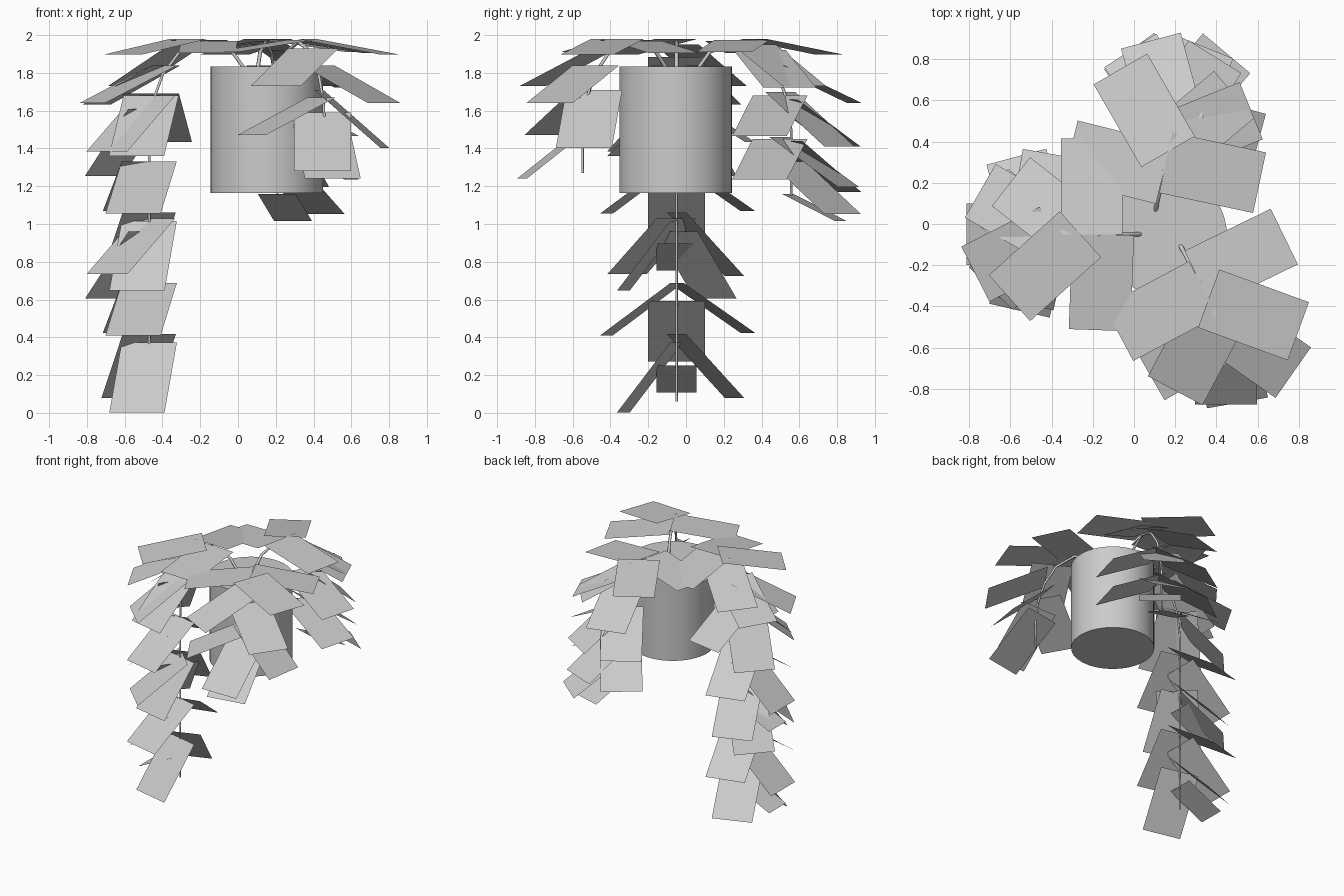
import bpy
import math
from mathutils import Matrix, Vector

cube = bpy.data.objects.get("Cube")
if cube:
    bpy.data.objects.remove(cube)

grey = bpy.data.materials.new("plain_grey")
grey.use_nodes = True
grey.diffuse_color = (0.6, 0.6, 0.6, 1)
grey.node_tree.nodes["Principled BSDF"].inputs["Base Color"].default_value = (0.6, 0.6, 0.6, 1)

# Pot
bpy.ops.mesh.primitive_cylinder_add(vertices=48, radius=0.298, depth=0.67,
                                    location=(0.153, -0.055, 1.5))
pot = bpy.context.object
pot.name = "pot"
pot.data.materials.append(grey)
bpy.ops.object.shade_smooth_by_angle()


def stem(name, frame, end):
    """Thin tapering tube that arches out of the pot and hangs straight down."""
    path = [(0.1, 1.8), (0.18, 1.91), (0.32, 1.965), (0.46, 1.91), (0.55, 1.79),
            (0.6, 1.65), (0.62, 1.5), (0.62, end)]
    curve = bpy.data.curves.new(name, "CURVE")
    curve.dimensions = "3D"
    curve.bevel_depth = 0.011
    curve.bevel_resolution = 1
    spline = curve.splines.new("POLY")
    spline.points.add(len(path) - 1)
    for i, (point, (r, z)) in enumerate(zip(spline.points, path)):
        point.co = (*(frame @ Vector((r, 0, z))), 1)
        point.radius = 1 - 0.06 * i
    curve.materials.append(grey)
    bpy.context.collection.objects.link(bpy.data.objects.new(name, curve))


def foliage(name, frame, leaves):
    """Flat rectangular leaves: (reach, height, heading, droop, size)."""
    verts, faces = [], []
    for reach, height, heading, droop, size in leaves:
        tilt = (Matrix.Rotation(math.radians(heading), 3, "Z")
                @ Matrix.Rotation(math.radians(droop), 3, "Y"))
        half, length = 0.15 * size, 0.47 * size
        base = Vector((reach, 0, height))
        start = len(verts)
        for u, v in ((0, -half), (length, -half), (length, half), (0, half)):
            verts.append(frame @ (base + tilt @ Vector((u, v, 0))))
        faces.append(tuple(range(start, start + 4)))
    mesh = bpy.data.meshes.new(name)
    mesh.from_pydata(verts, [], faces)
    mesh.materials.append(grey)
    bpy.context.collection.objects.link(bpy.data.objects.new(name, mesh))


def vine(name, x, y, angle, end, leaves):
    """One vine growing from a root point in the given direction."""
    frame = Matrix.Translation((x, y, 0)) @ Matrix.Rotation(math.radians(angle), 4, "Z")
    stem(name, frame, end)
    foliage(name + "_leaves", frame, ARCH + leaves)


# Leaves shared by the arch of every vine
ARCH = [(0.3, 1.97, 88, 8, 1), (0.355, 1.975, -90, 8, 1),
        (0.41, 1.98, 42, 10, 1), (0.54, 1.84, 27, 25, 1)]


def hanging_unit(z):
    """Repeating group of leaves along the long vine."""
    r = 0.62
    return [(r, z, 77, 52, 1), (r, z + 0.045, -70, 46, 1),
            (r, z + 0.315, 77, 36, 1), (r, z + 0.315, -75, 34, 1),
            (r, z + 0.22, 0, 43, 1), (r, z - 0.12, 0, 26, 0.7)]


# Long vine on the right side
long_leaves = hanging_unit(0.372) + hanging_unit(1.017)
for z in (1.03, 1.68):
    long_leaves += [(0.59, z, 46, 39, 1), (0.63, z - 0.07, -42, 49, 1)]
long_leaves += [(0.61, 1.68, 77, 43, 1), (0.61, 1.69, -100, 33, 1),
                (0.46, 1.885, 0, 40, 1), (0.42, 1.95, -38, 28, 1),
                (0.53, 1.84, -30, 26, 1)]
vine("long_vine", 0.15, -0.05, 180, 0.06, long_leaves)

# Short vine at the back
vine("back_vine", 0.08, -0.05, 78, 1.15, [
    (0.42, 1.95, -38, 28, 1),
    (0.45, 1.92, -56, 25, 1), (0.56, 1.68, -93, 27, 1), (0.56, 1.45, -93, 27, 1),
    (0.56, 1.7, -20, 38, 1), (0.56, 1.46, -10, 34, 1), (0.6, 1.33, -28, 36, 1),
    (0.57, 1.66, 45, 32, 1), (0.59, 1.44, 48, 35, 1), (0.6, 1.16, -5, 26, 0.7)])

# Short vine at the front
vine("front_vine", 0.17, 0, -62, 1.27, [
    (0.49, 1.93, -56, 25, 1), (0.58, 1.67, -88, 25, 1), (0.55, 1.71, 53, 41, 1),
    (0.59, 1.59, -28, 41, 1), (0.57, 1.53, -18, 38, 1)])
